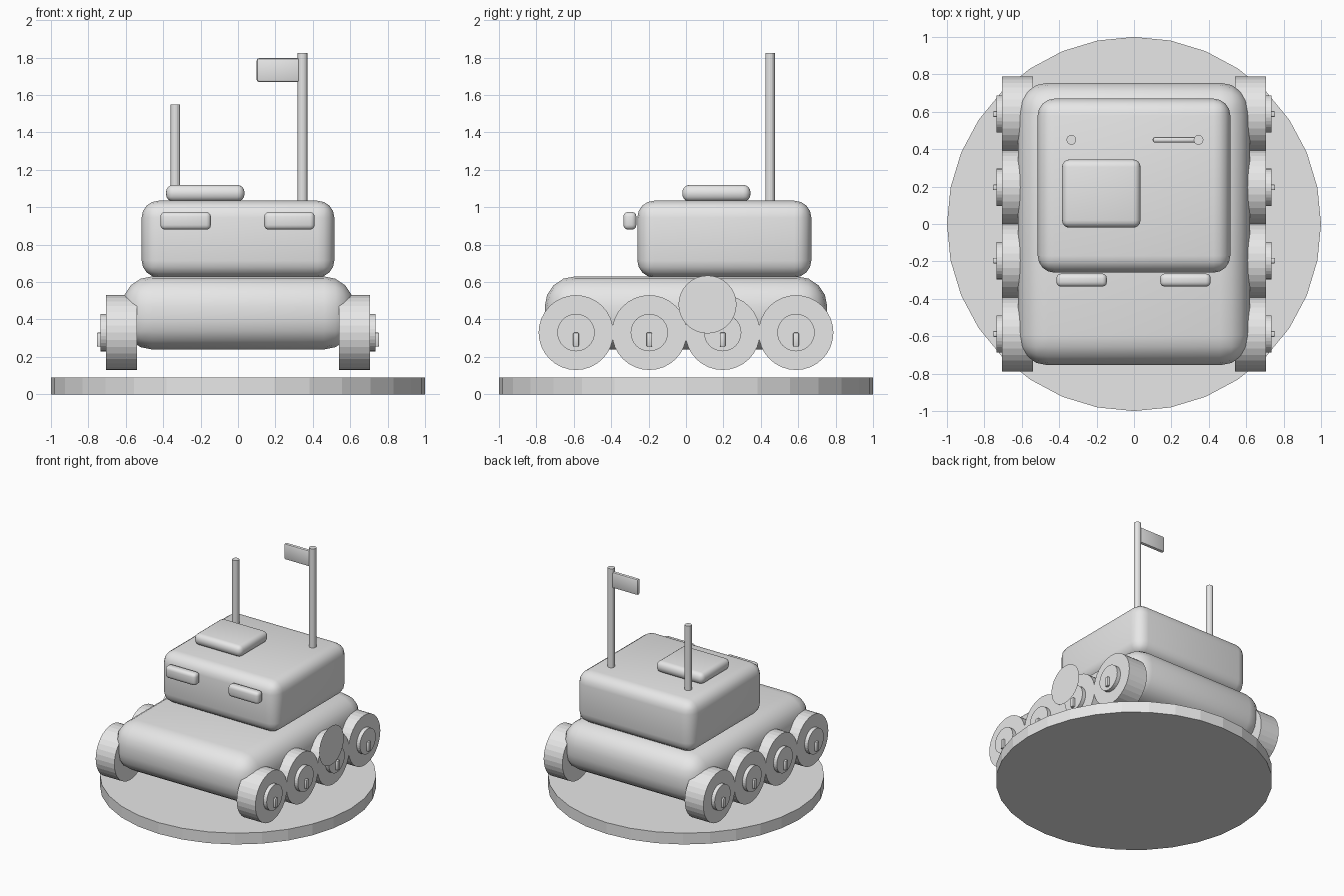
import bpy
import math

if "Cube" in bpy.data.objects:
    bpy.data.objects.remove(bpy.data.objects["Cube"], do_unlink=True)

GREY = (0.8, 0.8, 0.8, 1.0)
grey = bpy.data.materials.new("plain grey")
grey.use_nodes = True
grey.diffuse_color = GREY
grey.node_tree.nodes["Principled BSDF"].inputs["Base Color"].default_value = GREY


def finish(name):
    ob = bpy.context.object
    ob.name = name
    ob.data.materials.append(grey)
    return ob


def rounded_box(name, x, y, z, radius, segments=4):
    """Box between (low, high) limits on each axis, with rounded edges."""
    limits = (x, y, z)
    bpy.ops.mesh.primitive_cube_add(size=1, location=[(a + b) / 2 for a, b in limits])
    ob = finish(name)
    ob.scale = [b - a for a, b in limits]
    bpy.ops.object.transform_apply(location=False, rotation=False, scale=True)
    bevel = ob.modifiers.new("rounding", "BEVEL")
    bevel.width = radius
    bevel.segments = segments
    bpy.ops.object.modifier_apply(modifier=bevel.name)
    bpy.ops.object.shade_smooth_by_angle(angle=math.radians(40))
    return ob


def upright(name, x, y, low, high, radius, sides):
    bpy.ops.mesh.primitive_cylinder_add(vertices=sides, radius=radius, depth=high - low,
                                        location=(x, y, (low + high) / 2))
    return finish(name)


def sideways(name, inner, outer, y, z, radius, sides=32):
    bpy.ops.mesh.primitive_cylinder_add(vertices=sides, radius=radius,
                                        depth=abs(outer - inner),
                                        location=((inner + outer) / 2, y, z),
                                        rotation=(0, math.pi / 2, 0))
    return finish(name)


# Display base
upright("base", 0, 0, 0, 0.09, 1.0, 32)

# Hull, cabin and roof hatch
rounded_box("hull", (-0.62, 0.62), (-0.755, 0.755), (0.24, 0.63), 0.16)
rounded_box("cabin", (-0.515, 0.515), (-0.26, 0.67), (0.625, 1.035), 0.09)
rounded_box("hatch", (-0.385, 0.035), (-0.02, 0.345), (1.03, 1.12), 0.04)

# Headlights
for side, x in (("right", -0.28), ("left", 0.275)):
    rounded_box(side + "_headlight", (x - 0.135, x + 0.135), (-0.335, -0.265),
                (0.88, 0.975), 0.025, 3)

# Wheels, each with a hub and an offset bolt
for side, s in (("left", 1), ("right", -1)):
    for i in range(4):
        y = (i - 1.5) * 0.392
        tag = f"{side}_{i + 1}"
        sideways("wheel_" + tag, s * 0.54, s * 0.705, y, 0.33, 0.2)
        sideways("hub_" + tag, s * 0.70, s * 0.735, y, 0.33, 0.1)
        xs = sorted((s * 0.725, s * 0.755))
        rounded_box("bolt_" + tag, xs, (y - 0.015, y + 0.015), (0.255, 0.33), 0.006, 2)

# Aerial and flag
upright("aerial", -0.335, 0.45, 1.0, 1.55, 0.026, 16)
upright("flag_pole", 0.345, 0.45, 1.0, 1.825, 0.026, 16)
rounded_box("flag", (0.10, 0.345), (0.435, 0.465), (1.67, 1.797), 0.012, 2)

# Flat round side plate
bpy.ops.mesh.primitive_circle_add(vertices=32, radius=0.155, fill_type="NGON",
                                  location=(0.745, 0.115, 0.48),
                                  rotation=(0, math.pi / 2, 0))
finish("side_plate")
